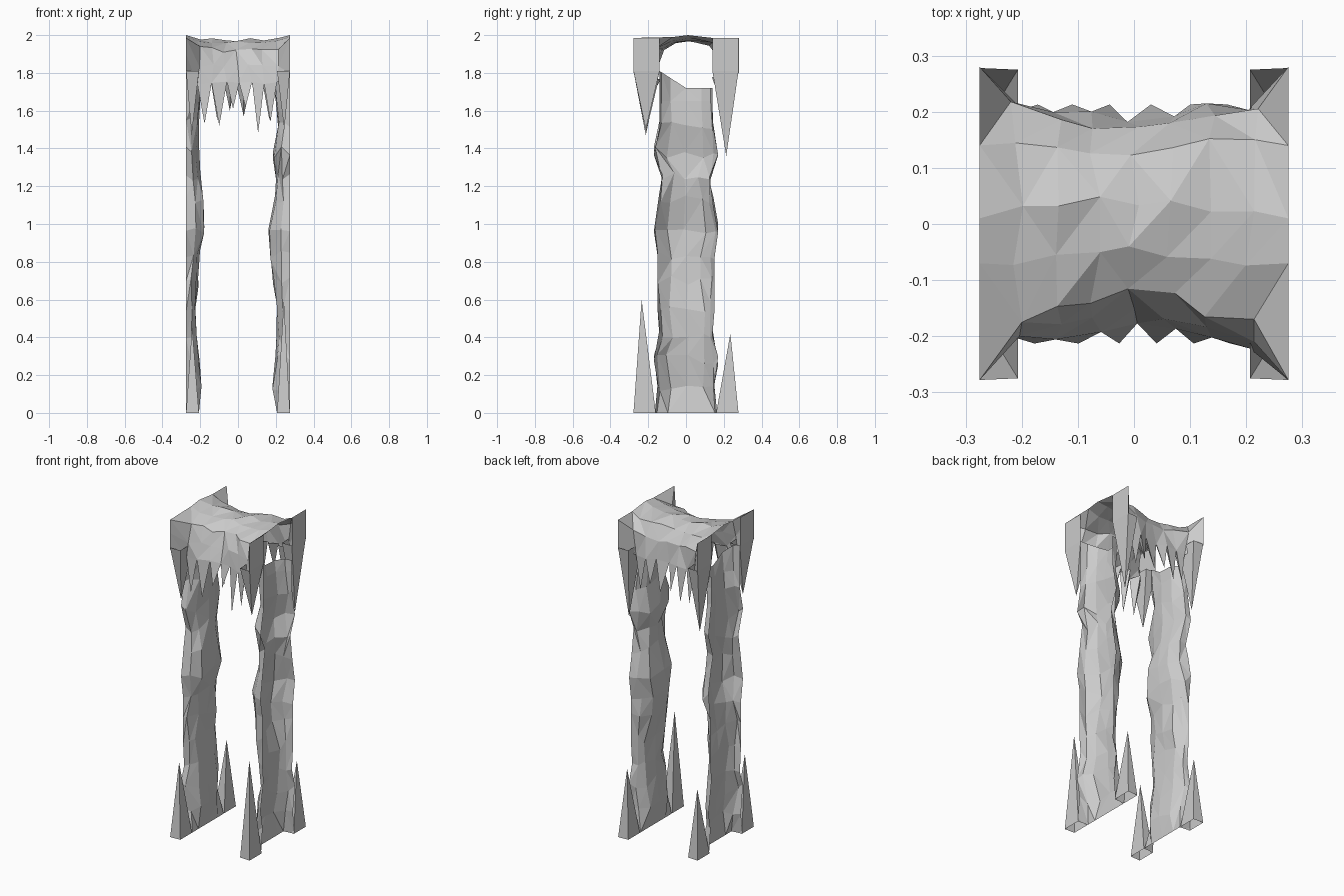
import bpy, bmesh, random
from mathutils import Vector

if "Cube" in bpy.data.objects:
    bpy.data.objects.remove(bpy.data.objects["Cube"])

random.seed(7)
END = 0.275


def make_object(name, bm):
    bmesh.ops.remove_doubles(bm, verts=bm.verts, dist=0.0005)
    bmesh.ops.recalc_face_normals(bm, faces=bm.faces)
    me = bpy.data.meshes.new(name)
    bm.to_mesh(me)
    bm.free()
    ob = bpy.data.objects.new(name, me)
    bpy.context.collection.objects.link(ob)
    return ob


def jit(a):
    return random.uniform(-a, a)


def face(bm, pts):
    bm.faces.new([p if isinstance(p, bmesh.types.BMVert) else bm.verts.new(p) for p in pts])


def skin(bm, grid):
    """Triangulated sheet over a grid of points, with random diagonals."""
    g = [[bm.verts.new(p) for p in row] for row in grid]
    for i in range(len(g) - 1):
        for j in range(len(g[0]) - 1):
            a, b, c, d = g[i][j], g[i][j + 1], g[i + 1][j + 1], g[i + 1][j]
            if random.random() < 0.5:
                face(bm, (a, b, c)); face(bm, (a, c, d))
            else:
                face(bm, (a, b, d)); face(bm, (b, c, d))


def spike(bm, sx, sy, z, y_in, tip):
    """Open four-sided spike on one corner of the frame."""
    base = [(sx * x, sy * y, z) for x, y in ((END, 0.278), (0.207, 0.275), (0.207, y_in), (END, y_in))]
    vs = [bm.verts.new(p) for p in base]
    t = bm.verts.new((sx * tip[0], sy * tip[1], tip[2]))
    for i in range(4):
        face(bm, (vs[i], vs[(i + 1) % 4], t))


# Rough half-shell pillars, open on the outer side
levels = [0, 0.14, 0.28, 0.42, 0.56, 0.70, 0.84, 0.98, 1.12, 1.25, 1.38, 1.53, 1.65, 1.72]
widths = [0.165, 0.15, 0.17, 0.14, 0.15, 0.15, 0.15, 0.17, 0.145, 0.125, 0.17, 0.14, 0.14, 0.14]
inner = {
    -1: [0.207, 0.19, 0.20, 0.21, 0.215, 0.205, 0.20, 0.17, 0.18, 0.195, 0.205, 0.21, 0.20, 0.19],
    1: [0.207, 0.17, 0.20, 0.20, 0.205, 0.18, 0.16, 0.16, 0.185, 0.20, 0.18, 0.20, 0.20, 0.19],
}
section = [(-1, 0), (-0.93, 0.5), (-0.58, 0.93), (0, 1), (0.58, 0.93), (0.93, 0.5), (1, 0)]
for sx, name in ((-1, "left_pillar"), (1, "right_pillar")):
    bm = bmesh.new()
    grid = []
    for k, z in enumerate(levels):
        row = []
        for v, u in section:
            if k == 0 and u:
                u = 1
            x = END + (inner[sx][k] - END) * u
            y = v * widths[k]
            zz = z
            if 0 < k < len(levels) - 2:
                zz += jit(0.03)
                y += jit(0.014) if u else 0
                x += random.uniform(-0.004, 0.014) if u else 0
            elif k == len(levels) - 1 and v < -0.5:
                zz += 0.09 * abs(v)
            row.append((sx * x, y, zz))
        grid.append(row)
    skin(bm, grid)
    make_object(name, bm)

# Hollow lintel shell, flared at its four corners
stations = [
    (0.0, [(-0.175, 1.75), (-0.148, 1.83), (-0.11, 1.91), (-0.04, 1.965), (0.04, 1.97),
           (0.125, 1.945), (0.165, 1.87), (0.193, 1.75)]),
    (0.21, [(-0.21, 1.75), (-0.208, 1.84), (-0.18, 1.93), (-0.07, 1.97), (0.03, 1.98),
            (0.15, 1.965), (0.21, 1.90), (0.21, 1.75)]),
    (END, [(-0.278, 1.80), (-0.278, 1.90), (-0.278, 1.985), (-0.07, 1.99), (0.01, 2.0),
           (0.14, 1.985), (0.28, 1.985), (0.28, 1.80)]),
]


def lintel_profile(x):
    a, b = (stations[0], stations[1]) if abs(x) <= 0.21 else (stations[1], stations[2])
    t = (abs(x) - a[0]) / (b[0] - a[0])
    return [(p[0] + (q[0] - p[0]) * t, p[1] + (q[1] - p[1]) * t) for p, q in zip(a[1], b[1])]


columns = [-END, -0.21, -0.14, -0.07, 0.0, 0.065, 0.135, 0.21, END]
bm = bmesh.new()
grid = []
for x in columns:
    end = abs(x) == END
    a = 0 if end else 0.012
    grid.append([(x + jit(a), y + jit(a), min(z + jit(a), 1.985) if not end else z)
                 for y, z in lintel_profile(x)])
skin(bm, grid)
# End panels beside the opening
for sx in (-1, 1):
    for sy in (-1, 1):
        face(bm, [(sx * END, sy * y, z) for y, z in
                  ((0.278, 1.985), (0.14, 1.985), (0.14, 1.81), (0.278, 1.81))])
make_object("lintel", bm)

# Rows of icicles below the front and back edges
tips = {-1: [1.53, 1.52, 1.61, 1.62, 1.48, 1.54], 1: [1.56, 1.55, 1.60, 1.57, 1.60, 1.55]}
for sy, name in ((-1, "front_icicles"), (1, "back_icicles")):
    bm = bmesh.new()
    j = 0 if sy < 0 else 7
    for i, z in enumerate(tips[sy]):
        a, b = Vector(grid[i + 1][j]), Vector(grid[i + 2][j])
        mid = (a + b) / 2
        back = mid + Vector((0, -sy * 0.05, 0.02))
        tip = Vector((mid.x, sy * 0.213, z))
        va, vb, vc, vt = (bm.verts.new(p) for p in (a, b, back, tip))
        face(bm, (va, vb, vt)); face(bm, (vb, vc, vt)); face(bm, (vc, va, vt))
    make_object(name, bm)

# Large corner icicles and base spikes
hang = {(-1, -1): 1.47, (1, -1): 1.50, (-1, 1): 1.40, (1, 1): 1.36}
rise = {(-1, -1): 0.46, (1, -1): 0.60, (-1, 1): 0.42, (1, 1): 0.42}
bm_top, bm_base = bmesh.new(), bmesh.new()
for (sx, sy), z in hang.items():
    spike(bm_top, sx, sy, 1.81, 0.14, (0.245, 0.213, z))
    spike(bm_base, sx, sy, 0.0, 0.16, (0.243, 0.235, rise[(sx, sy)]))
make_object("corner_icicles", bm_top)
make_object("base_spikes", bm_base)
